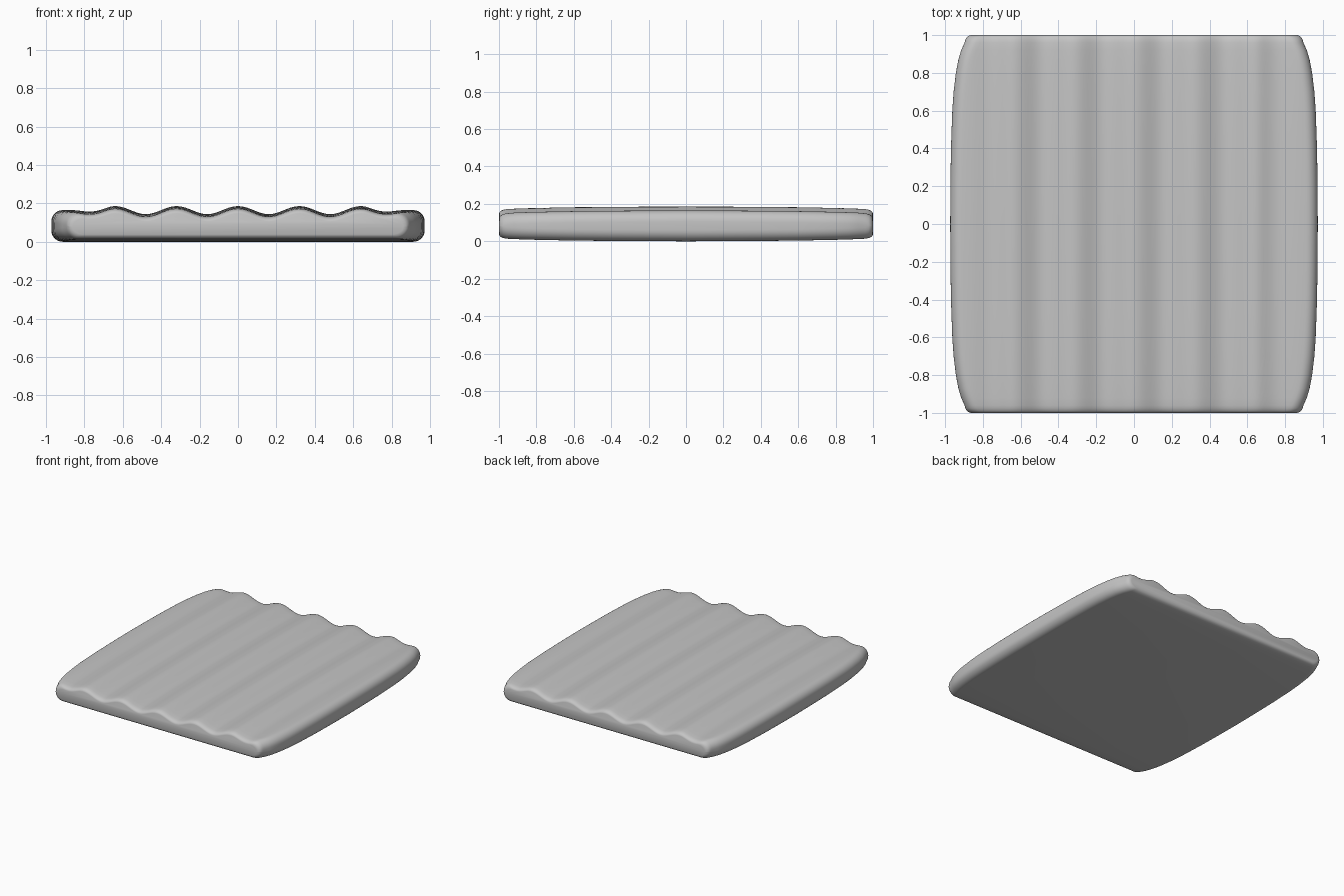
import bpy, bmesh, math

cube = bpy.data.objects.get("Cube")
if cube:
    bpy.data.objects.remove(cube, do_unlink=True)

PERIOD, EDGE_Z, WAVE, RADIUS = 0.32, 0.165, 0.021, 0.06
TOP_STEPS, ARC_STEPS = 80, 7

# Half of the plan outline: distance from middle, half width, rounding of top and bottom
STATIONS = [(0, .973, 0), (.2, .972, .001), (.4, .969, .002), (.6, .962, .004),
            (.7, .955, .006), (.8, .943, .008), (.87, .93, .01), (.92, .915, .012),
            (.96, .897, .014), (.975, .893, .017), (.988, .886, .022),
            (.996, .876, .029), (1, .862, .038)]


def top_height(x):
    """Rippled top that fades to a flat rim along the sides."""
    fade = max(0, min(1, (0.86 - abs(x)) / 0.2))
    return EDGE_Z + WAVE * fade * math.cos(math.tau * x / PERIOD)


def section(half_width, inset):
    """Closed cross-section with a rippled top and rounded sides."""
    flat = half_width - RADIUS
    rim = top_height(flat) - inset
    r = min(RADIUS, (rim - inset) / 2)
    top = [(-flat + 2 * flat * i / TOP_STEPS) for i in range(TOP_STEPS + 1)]
    points = [(x, top_height(x) - inset) for x in top]
    side = []
    for centre_z, start in ((rim - r, math.pi / 2), (inset + r, 0)):
        for i in range(ARC_STEPS + 1):
            a = start - math.pi / 2 * i / ARC_STEPS
            side.append((flat + RADIUS * math.cos(a), centre_z + r * math.sin(a)))
    side = side[1:]
    return points + side + [(-x, z) for x, z in reversed(side)]


# Loft the sections from front to back
mirrored = [(-y, w, s) for y, w, s in reversed(STATIONS[1:])] + STATIONS
bm = bmesh.new()
rings = [[bm.verts.new((x, y, z)) for x, z in section(w, s)] for y, w, s in mirrored]
for a, b in zip(rings, rings[1:]):
    for i in range(len(a)):
        j = (i + 1) % len(a)
        bm.faces.new((a[i], a[j], b[j], b[i]))

# Close both ends
bm.faces.new(rings[0])
bm.faces.new(rings[-1])
bmesh.ops.recalc_face_normals(bm, faces=bm.faces)
mesh = bpy.data.meshes.new("rippled_mat")
bm.to_mesh(mesh)
bm.free()
mat_object = bpy.data.objects.new("rippled_mat", mesh)
bpy.context.collection.objects.link(mat_object)

# Plain grey
grey = bpy.data.materials.new("light_grey")
grey.use_nodes = True
colour = (0.55, 0.55, 0.55, 1)
grey.diffuse_color = colour
grey.node_tree.nodes["Principled BSDF"].inputs["Base Color"].default_value = colour
mesh.materials.append(grey)

# Soft shading
bpy.ops.object.select_all(action="DESELECT")
mat_object.select_set(True)
bpy.context.view_layer.objects.active = mat_object
bpy.ops.object.shade_smooth_by_angle(angle=math.radians(40))
